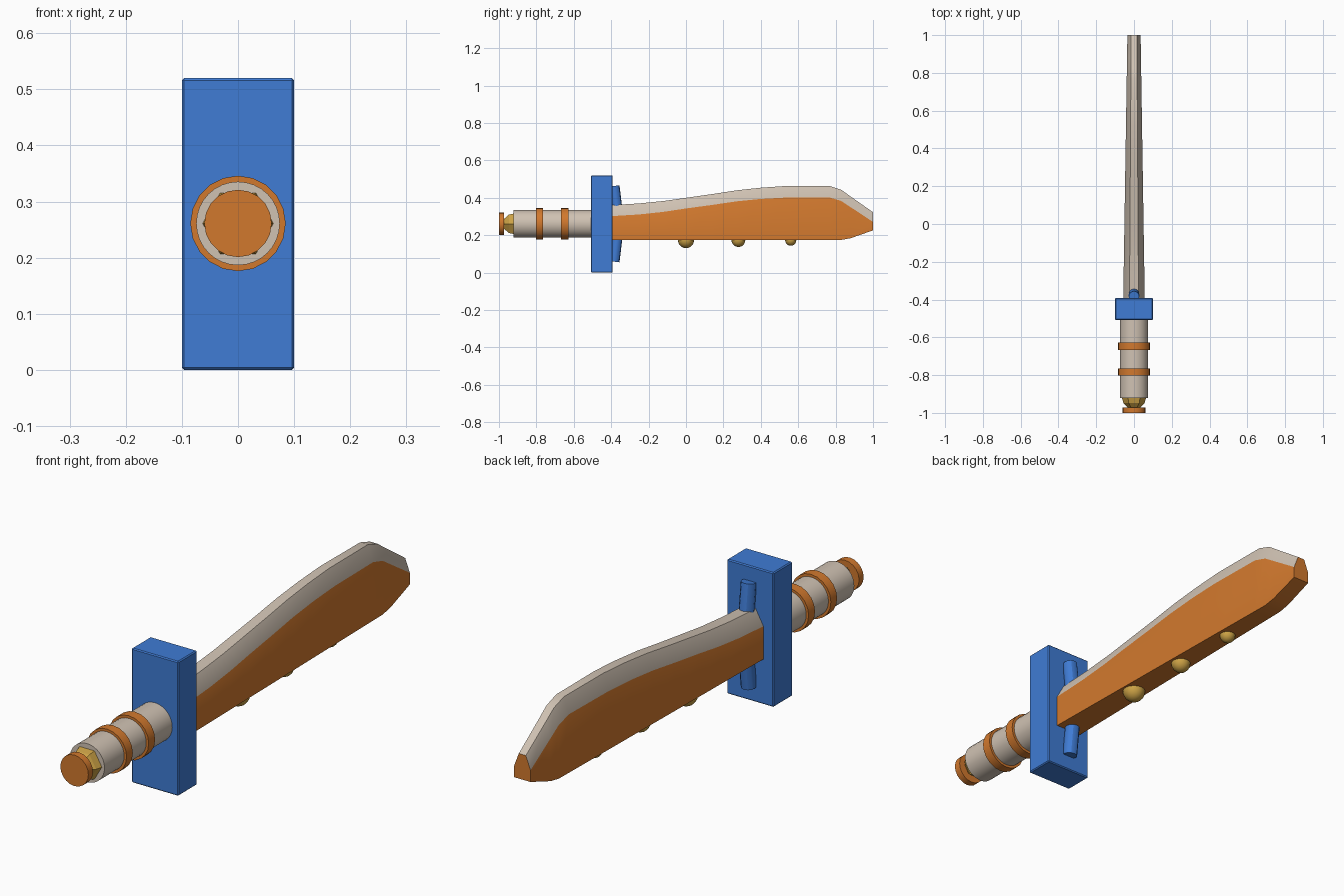
import bpy, bmesh, math
from mathutils import Matrix

if "Cube" in bpy.data.objects:
    bpy.data.objects.remove(bpy.data.objects["Cube"])


def mat(name, r, g, b):
    m = bpy.data.materials.new(name)
    m.diffuse_color = (r, g, b, 1)
    m.use_nodes = True
    m.node_tree.nodes["Principled BSDF"].inputs["Base Color"].default_value = m.diffuse_color
    return m


BLUE = mat("blue", 0.05, 0.20, 0.66)
ORANGE = mat("orange", 0.64, 0.19, 0.027)
BEIGE = mat("beige", 0.63, 0.54, 0.45)
GOLD = mat("gold", 0.60, 0.36, 0.06)
ZC = 0.261  # height of the handle axis


def finish(bm, name, mats, smooth=True):
    bmesh.ops.recalc_face_normals(bm, faces=bm.faces)
    me = bpy.data.meshes.new(name)
    bm.to_mesh(me)
    bm.free()
    ob = bpy.data.objects.new(name, me)
    bpy.context.collection.objects.link(ob)
    for m in mats:
        me.materials.append(m)
    if smooth:
        bpy.ops.object.select_all(action='DESELECT')
        ob.select_set(True)
        bpy.context.view_layer.objects.active = ob
        bpy.ops.object.shade_smooth_by_angle(angle=math.radians(30))
    return ob


def turned(name, y0, y1, r, m, seg=20):
    """Cylinder along y on the handle axis."""
    bm = bmesh.new()
    bmesh.ops.create_cone(bm, cap_ends=True, segments=seg, radius1=r, radius2=r, depth=y1 - y0,
                          matrix=Matrix.Translation((0, (y0 + y1) / 2, ZC)) @ Matrix.Rotation(math.pi / 2, 4, 'X'))
    return finish(bm, name, [m])


# handle
turned("grip", -0.922, -0.45, 0.0745, BEIGE, 32)
turned("grip_ring_rear", -0.802, -0.764, 0.085, ORANGE)
turned("grip_ring_front", -0.667, -0.628, 0.085, ORANGE)
turned("pommel_cap", -1.0, -0.972, 0.06, ORANGE)

# faceted gem between grip and cap
bm = bmesh.new()
bmesh.ops.create_uvsphere(bm, u_segments=6, v_segments=6, radius=0.065,
                          matrix=Matrix.Translation((0, -0.915, ZC)) @ Matrix.Rotation(math.pi / 2, 4, 'X')
                          @ Matrix.Rotation(math.pi / 2, 4, 'Z'))
finish(bm, "pommel_gem", [GOLD], smooth=False)

# guard block with slightly rounded edges
bm = bmesh.new()
bmesh.ops.create_cube(bm, size=1, matrix=Matrix.Translation((0, -0.45, 0.26)) @ Matrix.Diagonal((0.2, 0.116, 0.52, 1)))
bmesh.ops.bevel(bm, geom=bm.edges[:], offset=0.004, segments=1, affect='EDGES')
finish(bm, "guard", [BLUE], smooth=False)

# two leaning pegs on the blade side of the guard
for name, s in (("guard_peg_upper", 1), ("guard_peg_lower", -1)):
    bm = bmesh.new()
    bmesh.ops.create_cone(bm, cap_ends=True, segments=12, radius1=0.028, radius2=0.028, depth=0.14,
                          matrix=Matrix.Translation((0, -0.375, ZC + s * 0.133)) @ Matrix.Rotation(s * 0.12, 4, 'X'))
    finish(bm, name, [BLUE])

# blade: six-sided sections along y (y, bottom z, bevel start z, top z)
stations = [
    (-0.40, 0.175, 0.302, 0.361), (-0.25, 0.175, 0.311, 0.370), (-0.12, 0.175, 0.325, 0.383),
    (0.00, 0.175, 0.343, 0.400), (0.14, 0.175, 0.362, 0.420), (0.27, 0.175, 0.381, 0.440),
    (0.40, 0.175, 0.394, 0.454), (0.53, 0.175, 0.401, 0.463), (0.77, 0.175, 0.401, 0.463),
    (0.83, 0.175, 0.383, 0.443), (0.88, 0.184, 0.350, 0.407), (1.00, 0.226, 0.271, 0.323),
]
bm = bmesh.new()
rings = []
for y, z0, z1, z2 in stations:
    t = (y + 0.4) / 1.4
    w = 0.057 - 0.022 * t
    e = 0.024 - 0.009 * t
    rings.append([bm.verts.new((x, y, z)) for x, z in
                  ((-w, z0), (w, z0), (w, z1), (e, z2), (-e, z2), (-w, z1))])
for a, b in zip(rings, rings[1:]):
    for i in range(6):
        j = (i + 1) % 6
        f = bm.faces.new((a[i], a[j], b[j], b[i]))
        f.material_index = 1 if i in (2, 3, 4) else 0  # pale spine bevel
bm.faces.new(rings[0])
bm.faces.new(rings[-1])
finish(bm, "blade", [ORANGE, BEIGE])

# gold studs under the blade
for i, (y, r) in enumerate(((0.0, 0.043), (0.28, 0.037), (0.56, 0.030))):
    bm = bmesh.new()
    bmesh.ops.create_uvsphere(bm, u_segments=16, v_segments=10, radius=r,
                              matrix=Matrix.Translation((0, y, 0.174)))
    finish(bm, f"blade_stud_{i + 1}", [GOLD])
